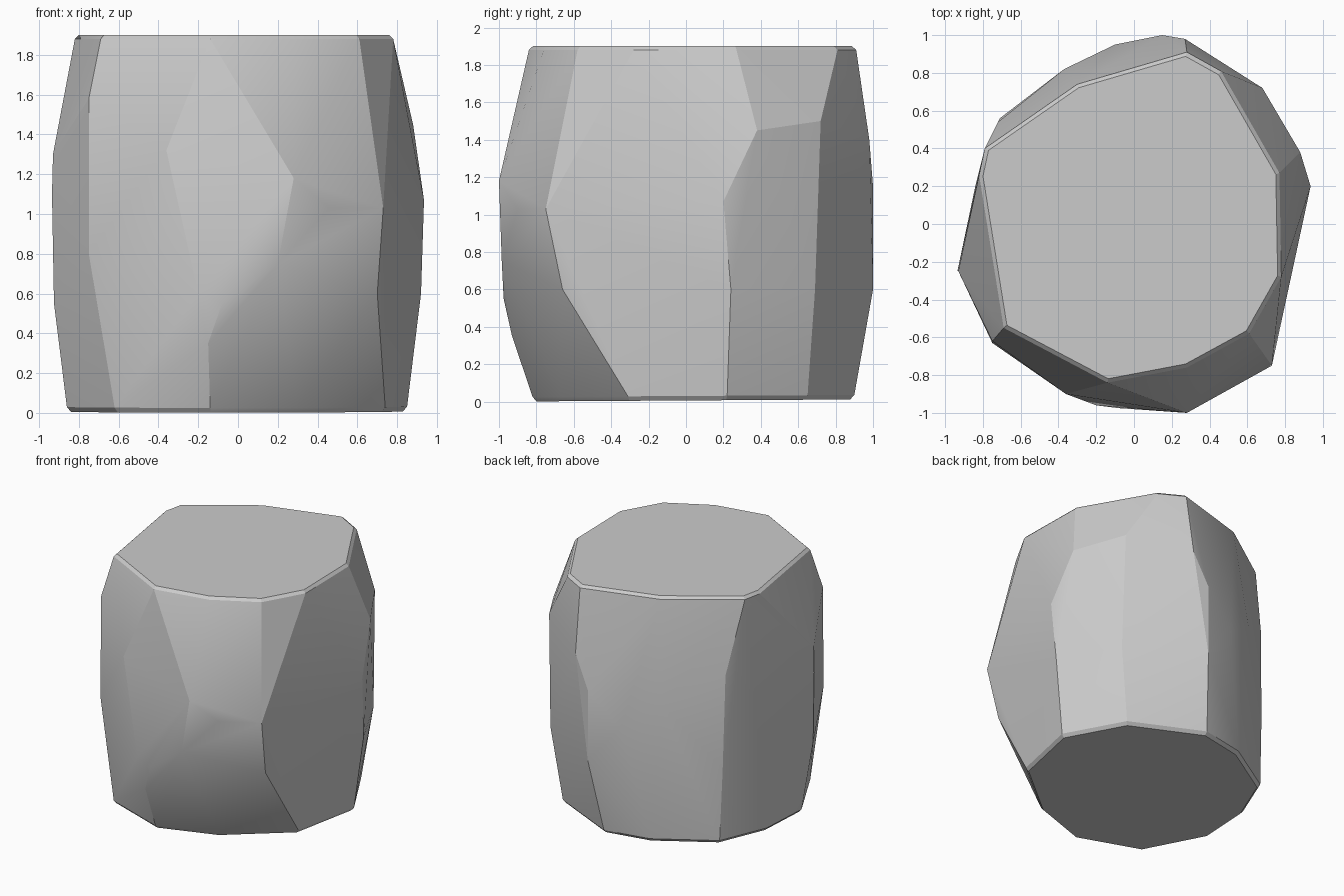
import bpy, bmesh

if "Cube" in bpy.data.objects:
    bpy.data.objects.remove(bpy.data.objects["Cube"])

# Outline of the flat top and bottom
top = [(-.79, .40), (-.30, .74), (.28, .91), (.46, .81), (.77, .27), (.78, -.28),
       (.61, -.58), (.28, -.76), (-.14, -.84), (-.69, -.55), (-.82, .26)]
bottom = [(.74, -.31), (.85, .22), (.61, .65), (.08, .9), (-.27, .83), (-.69, .57),
          (-.84, .2), (-.86, -.2), (-.62, -.65), (-.14, -.82), (.3, -.67)]
# Corners of the chipped facets around the sides
sides = [(.28, -1, 1.18), (.46, -.9, 1.03), (.73, -.75, 1.03), (.2, -.985, .75),
         (-.08, -.975, .55), (-.15, -.93, .35), (-.36, -.9, 1.32), (-.75, -.62, 1.58),
         (-.2, -.96, .6), (.70, -.66, .6), (.88, .38, 1.45), (.935, .2, 1.07),
         (.92, .24, .6), (.68, .72, 1.5), (.69, .69, .6), (.27, .98, 1.4),
         (.15, 1, 1.15), (.15, 1, .6), (-.1, .95, .9), (-.37, .82, 1.1),
         (-.72, .54, 1.32), (-.71, .56, .6), (-.93, -.25, 1.3), (-.935, -.25, 1.1),
         (-.925, -.25, .55), (-.75, -.63, .8), (-.83, .25, 1.2)]

bm = bmesh.new()
for p in sides:
    bm.verts.new(p)
# Each end gets a narrow worn rim
for s, zt, zb in ((1, 1.88, .03), (.975, 1.9, .006)):
    for x, y in top:
        bm.verts.new((x * s, y * s, zt))
    for x, y in bottom:
        bm.verts.new((x * s, y * s, zb + .006 * y))
hull = bmesh.ops.convex_hull(bm, input=bm.verts[:])
bmesh.ops.delete(bm, geom=[g for g in set(hull["geom_interior"] + hull["geom_unused"])
                           if isinstance(g, bmesh.types.BMVert)], context='VERTS')

# Shallow hollow in the right side
bmesh.ops.bisect_plane(bm, geom=bm.verts[:] + bm.edges[:] + bm.faces[:], dist=1e-4,
                       plane_co=(0, -.29, 0), plane_no=(0, 1, 0))
for v in bm.verts:
    if abs(v.co.y + .29) < 1e-3 and v.co.x > .5 and .1 < v.co.z < 1.85:
        v.co.x = min(v.co.x, .785)
bmesh.ops.dissolve_limit(bm, angle_limit=.03, verts=bm.verts[:], edges=bm.edges[:])
bmesh.ops.recalc_face_normals(bm, faces=bm.faces[:])

mesh = bpy.data.meshes.new("stone_block")
bm.to_mesh(mesh)
bm.free()
stone = bpy.data.objects.new("stone_block", mesh)
bpy.context.collection.objects.link(stone)
bpy.context.view_layer.objects.active = stone
stone.select_set(True)
bpy.ops.object.shade_smooth_by_angle(angle=.3)
